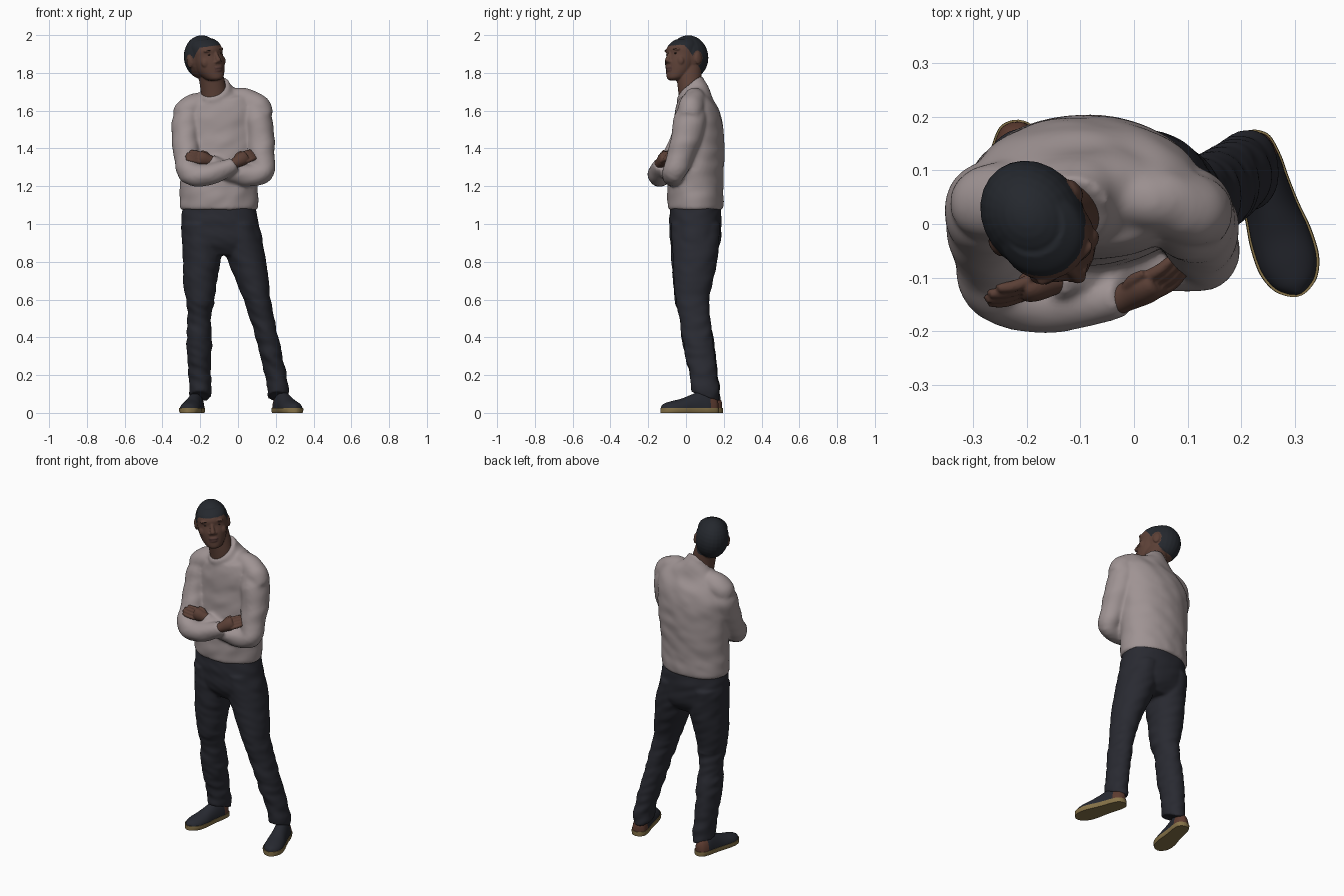
import bpy, bmesh, math
from mathutils import Vector, Matrix, noise

def material(name, r, g, b):
    m = bpy.data.materials.new(name)
    m.diffuse_color = (r, g, b, 1)
    return m

SWEATER = material("sweater grey", .345, .292, .292)
DENIM = material("dark denim", .022, .023, .031)
SKIN = material("skin brown", .105, .051, .037)
LIP = material("lip brown", .085, .04, .034)
HAIR = material("hair black", .018, .021, .027)
EYE = material("eye dark", .03, .017, .013)
SHOE = material("shoe navy", .020, .022, .030)
HEEL = material("heel leather", .11, .045, .03)
SOLE = material("sole tan", .24, .17, .065)
X, Y, Z = Vector((1, 0, 0)), Vector((0, 1, 0)), Vector((0, 0, 1))

def spline(pts, k):
    """Catmull-Rom interpolation of number tuples."""
    pts = [tuple(p) + (0,) * (7 - len(p)) for p in pts]
    e = [pts[0]] + pts + [pts[-1]]
    out = []
    for a, b, c, d in zip(e, e[1:], e[2:], e[3:]):
        for j in range(k):
            t = j / k
            out.append([q + .5 * t * (r - p + t * (2*p - 5*q + 4*r - s + t * (3*(q - r) + s - p)))
                        for p, q, r, s in zip(a, b, c, d)])
    return out + [list(pts[-1])]

def loft(bm, pts, ref=None, n=32, k=6, sq=1.0):
    """Sections (x, y, z, a, b, tilt_x, tilt_y): level rings, or rings across the path if ref is given."""
    P = spline(pts, k)
    rows = []
    for i, p in enumerate(P):
        U, V = X, Y
        if ref:
            T = (Vector(P[min(i + 1, len(P) - 1)][:3]) - Vector(P[max(i - 1, 0)][:3])).normalized()
            U = T.cross(ref).normalized()
            V = U.cross(T)
        row = []
        for j in range(n):
            t = 2 * math.pi * j / n
            c, s = math.cos(t), math.sin(t)
            o = (U * p[3] * math.copysign(abs(c) ** sq, c) + V * p[4] * math.copysign(abs(s) ** sq, s))
            o.z += p[5] * o.x + p[6] * o.y
            row.append(bm.verts.new(Vector(p[:3]) + o))
        rows.append(row)
    for r, s in zip(rows, rows[1:]):
        for j in range(n):
            bm.faces.new((r[j], r[(j + 1) % n], s[(j + 1) % n], s[j]))
    bm.faces.new(rows[0])
    bm.faces.new(rows[-1])

def ball(bm, c, r):
    bmesh.ops.create_uvsphere(bm, u_segments=24, v_segments=16, radius=1,
                              matrix=Matrix.Translation(c) @ Matrix.Diagonal((*r, 1)))

def finish(bm, name, mats, voxel=0, smooth=4, fold=None, rule=None):
    """Make the object; fuse its pieces, add cloth folds and colour its faces."""
    bmesh.ops.recalc_face_normals(bm, faces=bm.faces)
    me = bpy.data.meshes.new(name)
    bm.to_mesh(me)
    bm.free()
    ob = bpy.data.objects.new(name, me)
    bpy.context.collection.objects.link(ob)
    if voxel:
        m = ob.modifiers.new("fuse", 'REMESH')
        m.mode, m.voxel_size = 'VOXEL', voxel
        m = ob.modifiers.new("soften", 'SMOOTH')
        m.factor, m.iterations = .5, smooth
        me = bpy.data.meshes.new_from_object(ob.evaluated_get(bpy.context.evaluated_depsgraph_get()))
        ob.modifiers.clear()
        ob.data = me
    if fold:
        moves = [v.co + v.normal * fold(v.co) for v in me.vertices]
        for v, co in zip(me.vertices, moves):
            v.co = co
    me.materials.clear()
    for m in mats:
        me.materials.append(m)
    for f in me.polygons:
        f.use_smooth = True
        f.material_index = rule(f.center) if rule else 0
    if not voxel:
        bpy.ops.object.select_all(action='DESELECT')
        bpy.context.view_layer.objects.active = ob
        ob.select_set(True)
        bpy.ops.object.shade_smooth_by_angle(angle=math.radians(40))
    return ob

# Sweater: torso with collar, a shoulder yoke and two folded arms
bm = bmesh.new()
loft(bm, [(-.10, .05, 1.075, .195, .138), (-.10, .05, 1.095, .206, .147), (-.10, .05, 1.2, .206, .146),
          (-.095, .06, 1.35, .212, .141), (-.09, .066, 1.5, .215, .132, .1), (-.09, .06, 1.59, .21, .118, .15),
          (-.095, .05, 1.65, .175, .095, .17), (-.112, .035, 1.685, .105, .078, .2, .5),
          (-.12, .022, 1.708, .08, .071, .25, .75), (-.122, .02, 1.724, .076, .067, .25, .85)], n=48)
loft(bm, [(-.315, .035, 1.555, .04, .05), (-.285, .038, 1.585, .062, .068), (-.22, .046, 1.628, .062, .066),
          (-.13, .055, 1.645, .052, .05), (.0, .05, 1.662, .06, .055), (.07, .037, 1.64, .066, .064),
          (.12, .024, 1.605, .064, .064), (.152, .015, 1.565, .04, .05)], Y)
loft(bm, [(-.245, .04, 1.6, .06, .065), (-.271, .032, 1.54, .078, .083), (-.275, 0, 1.45, .073, .08),
          (-.267, -.06, 1.34, .068, .068), (-.25, -.127, 1.268, .06, .06), (-.16, -.145, 1.262, .056, .055),
          (-.06, -.14, 1.295, .046, .043), (-.02, -.135, 1.32, .038, .034)], Y)
loft(bm, [(.075, .032, 1.62, .06, .065), (.1, .024, 1.56, .078, .083), (.116, .004, 1.47, .074, .08),
          (.124, -.03, 1.36, .068, .07), (.13, -.062, 1.275, .06, .06), (.03, -.075, 1.258, .053, .052),
          (-.08, -.09, 1.29, .048, .045), (-.15, -.105, 1.335, .037, .033)], Y)
finish(bm, "sweater", [SWEATER], .0085, 10,
       lambda c: .002 + .005 * noise.noise(Vector((c.x * 9 + c.z * 6, c.y * 9, c.z * 16 - c.x * 8))))

# Jeans: hips and two legs
bm = bmesh.new()
loft(bm, [(-.10, .05, 1.11, .19, .133), (-.095, .05, 1.0, .205, .138), (-.082, .05, .9, .213, .13),
          (-.078, .05, .835, .19, .09)], n=48, sq=.9)
loft(bm, [(-.2, .05, 1.0, .1, .13), (-.19, .045, .85, .104, .125), (-.2, .035, .7, .09, .104),
          (-.2, .03, .6, .076, .09), (-.205, .045, .5, .062, .08), (-.205, .06, .4, .067, .085),
          (-.205, .085, .25, .062, .079), (-.2, .103, .15, .058, .075, 0, -.2),
          (-.2, .107, .087, .058, .079, 0, -.35)])
loft(bm, [(0, .05, 1.0, .1, .13), (.035, .05, .85, .106, .122), (.077, .04, .7, .087, .104),
          (.1, .035, .6, .073, .09), (.128, .045, .5, .065, .081), (.153, .06, .4, .061, .082),
          (.188, .085, .25, .057, .076), (.208, .1, .15, .056, .073, 0, -.2),
          (.212, .1, .085, .057, .075, 0, -.35)])
finish(bm, "jeans", [DENIM], .0085, 4,
       lambda c: (.004 + .003 * (c.z < .6)) * noise.noise(Vector((c.x * 10, c.y * 12, c.z * 24 + c.x * 10))))

# Shoes: rounded upper with a leather heel, on a flat sole
FOOT = [(0, .006, .055), (.006, .022, .07), (.022, .037, .09), (.06, .044, .108), (.1, .045, .112),
        (.15, .048, .093), (.2, .054, .074), (.25, .053, .062), (.285, .04, .052), (.303, .021, .042),
        (.31, .005, .034)]
for side, x, y, turn, size in (("right", -.21, .19, -11, .98), ("left", .21, .17, 18, 1.02)):
    place = Matrix.Translation((x, y, 0)) @ Matrix.Rotation(math.radians(turn), 4, 'Z') @ Matrix.Scale(size, 4)
    back = place.inverted()
    for part, grow, low, high in (("shoe_upper", 0, .02, 1), ("shoe_sole", .08, 0, .026)):
        bm = bmesh.new()
        loft(bm, [(0, -u - grow * (u - .15) * .3, .02, w * (1 + grow), .06 if grow else h - .02)
                  for u, w, h in FOOT], Z)
        for v in bm.verts:
            v.co.z = min(max(v.co.z, low), high)
        bm.transform(place)
        if grow:
            finish(bm, f"{side}_{part}", [SOLE])
        else:
            finish(bm, f"{side}_{part}", [SHOE, HEEL], rule=lambda c: int((back @ c).y > -.05))

# Hands: palm, four fingers and a thumb, leaning back against the arm
def hand(name, wrist, knuckle, tip):
    bm = bmesh.new()
    w, k, t = Vector(wrist), Vector(knuckle), Vector(tip)
    d = (k - w).normalized()
    across = d.cross(Y).normalized()
    across = (across * math.copysign(1, across.z) + Y * .6).normalized()
    loft(bm, [(*(w - d * .03), .026, .025), (*w, .029, .027), (*w.lerp(k, .6), .036, .03),
              (*k, .034, .026), (*(k + d * .008), .026, .017)], Y)
    for i in range(4):
        o = across * (i - 1.5) * .018
        reach = k.lerp(t, (.88, 1, .97, .8)[i])
        loft(bm, [(*(k + o - d * .01), .0105, .012), (*(k.lerp(reach, .5) + o - Y * .004), .0105, .011),
                  (*(reach + o * .9), .009, .009), (*(reach + o * .9 + d * .005), .004, .004)], Y, n=12)
    loft(bm, [(*(w + across * .008), .015, .015), (*(w + d * .03 + across * .034), .012, .012),
              (*(w + d * .06 + across * .04), .007, .007)], Y, n=12)
    finish(bm, name, [SKIN], .0035, 2)

hand("right_hand", (-.012, -.135, 1.325), (.04, -.11, 1.355), (.088, -.073, 1.37))
hand("left_hand", (-.15, -.105, 1.335), (-.205, -.12, 1.352), (-.27, -.135, 1.365))

# Head: skull, face, nose, lips, brows, ears and neck; hair is coloured by a hairline rule
HEAD = (Matrix.Translation((-.176, -.002, 1.884)) @ Matrix.Rotation(math.radians(-8), 4, 'Y')
        @ Matrix.Rotation(math.radians(36), 4, 'Z'))
INV = HEAD.inverted()
bm = bmesh.new()
ball(bm, (0, .02, 0), (.093, .11, .117))
loft(bm, [(0, -.078, -.13, .025, .024), (0, -.06, -.117, .047, .052), (0, -.042, -.08, .069, .071),
          (0, -.032, -.035, .08, .081), (0, -.025, .005, .083, .08), (0, -.022, .035, .083, .084),
          (0, -.013, .065, .077, .078), (0, -.003, .09, .058, .056)])
loft(bm, [(0, -.098, .02, .009, .01), (0, -.111, -.005, .011, .011), (0, -.119, -.028, .015, .013),
          (0, -.11, -.041, .012, .01)], n=16)
ball(bm, (0, -.109, -.066), (.026, .011, .007))
ball(bm, (0, -.106, -.08), (.023, .012, .008))
ball(bm, (0, -.09, -.116), (.024, .018, .016))
for s in (-1, 1):
    ball(bm, (s * .014, -.108, -.035), (.011, .012, .009))
    ball(bm, (s * .032, -.088, .03), (.032, .014, .011))
    ball(bm, (s * .043, -.072, -.032), (.034, .022, .032))
    ball(bm, (s * .092, .016, -.015), (.009, .021, .032))
bm.transform(HEAD)
loft(bm, [(-.122, .03, 1.61, .068, .062), (-.128, .022, 1.7, .069, .063), (-.143, .016, 1.78, .067, .067),
          (-.165, .012, 1.85, .066, .072)])

def head_colour(c):
    p = INV @ c
    ear = ((p.y - .014) / .03) ** 2 + ((p.z + .015) / .04) ** 2 < 1
    if p.z > max(-.09, .052 - 1.25 * max(0, p.y + .06)) and not ear:
        return 1
    return 2 if abs(p.x) < .026 and -.088 < p.z < -.059 and p.y < -.106 else 0

finish(bm, "head", [SKIN, HAIR, LIP], .004, 4, rule=head_colour)

# Eyes and eyebrows
for name, mat, pos, r in (("eyes", EYE, (.033, -.093, .008), (.013, .006, .004)),
                          ("eyebrows", EYE, (.034, -.0965, .031), (.02, .006, .003))):
    bm = bmesh.new()
    for s in (-1, 1):
        ball(bm, (s * pos[0], pos[1], pos[2]), r)
    bm.transform(HEAD)
    finish(bm, name, [mat])
